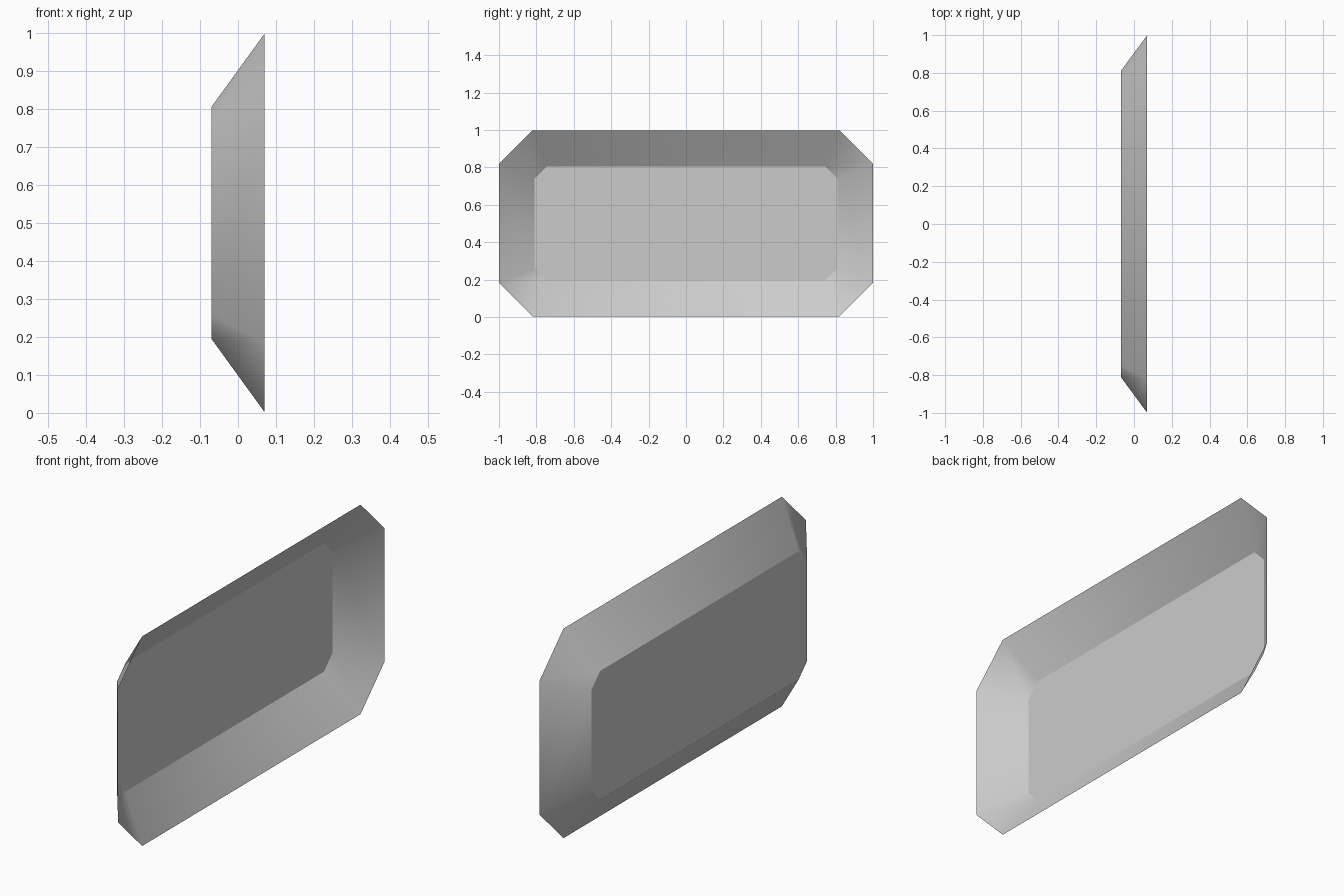
import bpy, bmesh, math

cube = bpy.data.objects.get("Cube")
if cube:
    bpy.data.objects.remove(cube)

grey = bpy.data.materials.new("light_grey")
grey.use_nodes = True
colour = (0.6, 0.6, 0.6, 1)
grey.diffuse_color = colour
grey.node_tree.nodes["Principled BSDF"].inputs["Base Color"].default_value = colour

MID_Z = 0.5


def ring(bm, x, half_y, half_z, cut):
    """Rectangle with cut corners, standing in the plane at x."""
    quarter = [(half_y, half_z - cut), (half_y - cut, half_z)]
    half = quarter + [(-y, z) for y, z in reversed(quarter)]
    outline = half + [(-y, -z) for y, z in half]
    return [bm.verts.new((x, y, MID_Z + z)) for y, z in outline]


# Shallow open tray: flat floor, sloping walls, opening towards +x
bm = bmesh.new()
floor = ring(bm, -0.07, 0.81, 0.305, 0.065)
rim = ring(bm, 0.07, 1.0, 0.498, 0.18)
bm.faces.new(floor)
for i in range(len(floor)):
    j = (i + 1) % len(floor)
    bm.faces.new((floor[j], floor[i], rim[i], rim[j]))

mesh = bpy.data.meshes.new("tray")
bm.to_mesh(mesh)
bm.free()
mesh.materials.append(grey)
tray = bpy.data.objects.new("tray", mesh)
bpy.context.collection.objects.link(tray)

# Walls blend into each other, the floor edge stays sharp
bpy.ops.object.select_all(action="DESELECT")
tray.select_set(True)
bpy.context.view_layer.objects.active = tray
bpy.ops.object.shade_smooth_by_angle(angle=math.radians(30))
